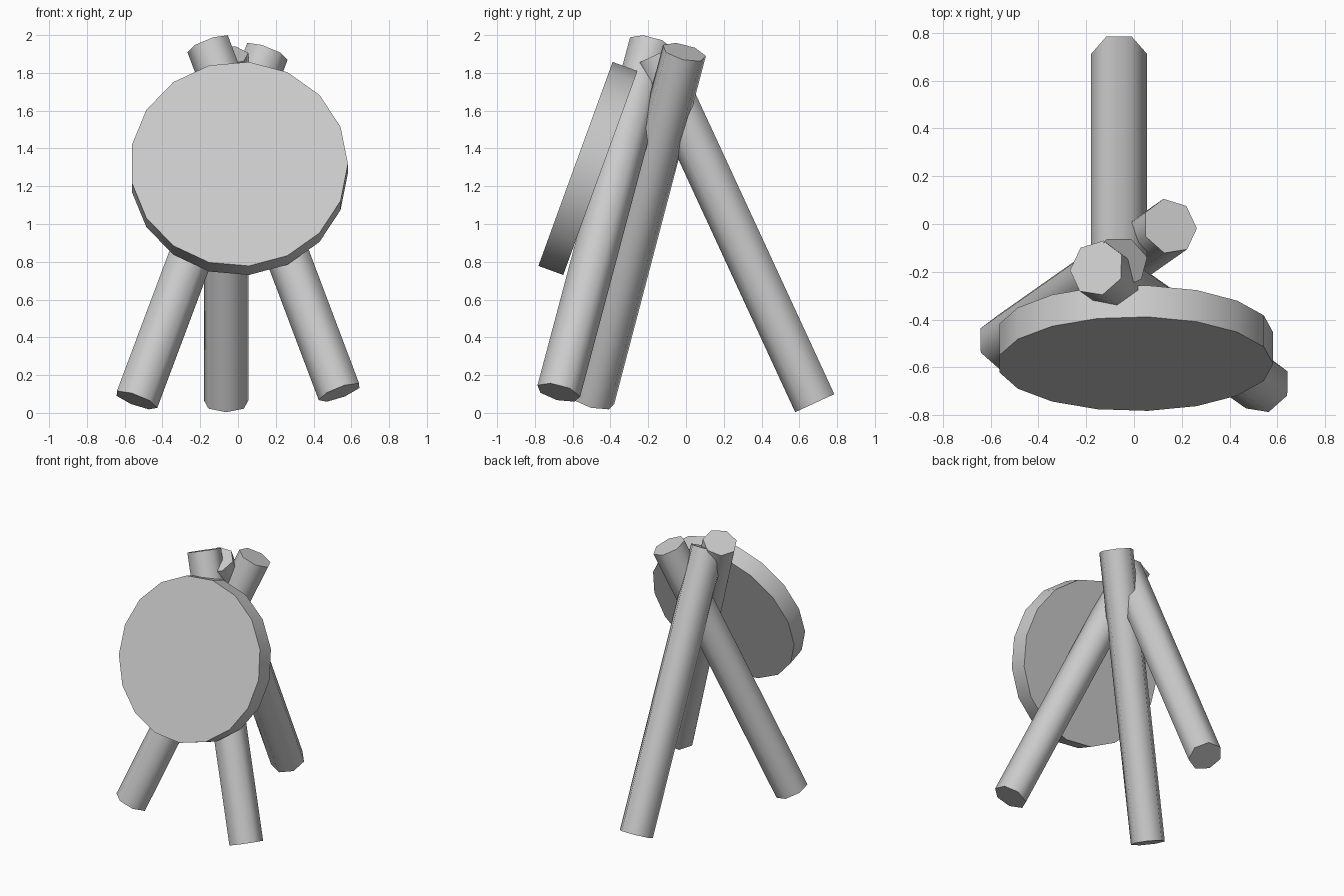
import bpy
import bmesh
from math import cos, sin, pi, radians
from mathutils import Vector

if "Cube" in bpy.data.objects:
    bpy.data.objects.remove(bpy.data.objects["Cube"])


def prism(name, start, end, radius, sides, ref):
    """Solid cylinder from start to end; first corner points along ref."""
    a, b = Vector(start), Vector(end)
    d = (b - a).normalized()
    u = Vector(ref)
    u = (u - d * u.dot(d)).normalized()
    v = d.cross(u)
    bm = bmesh.new()
    rings = []
    for c in (a, b):
        rings.append([bm.verts.new(c + radius * (u * cos(2 * pi * i / sides) + v * sin(2 * pi * i / sides)))
                      for i in range(sides)])
    lo, hi = rings
    for i in range(sides):
        j = (i + 1) % sides
        bm.faces.new((lo[i], lo[j], hi[j], hi[i]))
    bm.faces.new(lo[::-1])
    bm.faces.new(hi)
    bmesh.ops.recalc_face_normals(bm, faces=bm.faces[:])
    mesh = bpy.data.meshes.new(name)
    bm.to_mesh(mesh)
    bm.free()
    ob = bpy.data.objects.new(name, mesh)
    bpy.context.collection.objects.link(ob)
    # smooth sides, sharp caps
    bpy.ops.object.select_all(action='DESELECT')
    ob.select_set(True)
    bpy.context.view_layer.objects.active = ob
    bpy.ops.object.shade_smooth_by_angle(angle=radians(60))
    return ob


def flat_dir(deg):
    return (cos(radians(deg)), sin(radians(deg)), 0)


# three crossing seven-sided legs
LEG_R = 0.12
prism("back_leg", (-0.0625, 0.687, 0.054), (-0.0625, -0.163, 1.894), LEG_R, 7, flat_dir(270))
prism("left_leg", (-0.54, -0.495, 0.067), (0.15, -0.01, 1.91), LEG_R, 7, flat_dir(205))
prism("right_leg", (0.54, -0.675, 0.108), (-0.155, -0.185, 1.95), LEG_R, 7, flat_dir(335))

# tilted round board leaning on the front legs
tilt = radians(20)
front = Vector((0.005, -0.585, 1.318))
back = front + 0.14 * Vector((0, cos(tilt), -sin(tilt)))
prism("round_board", front, back, 0.577, 17, (1, 0, 0))
